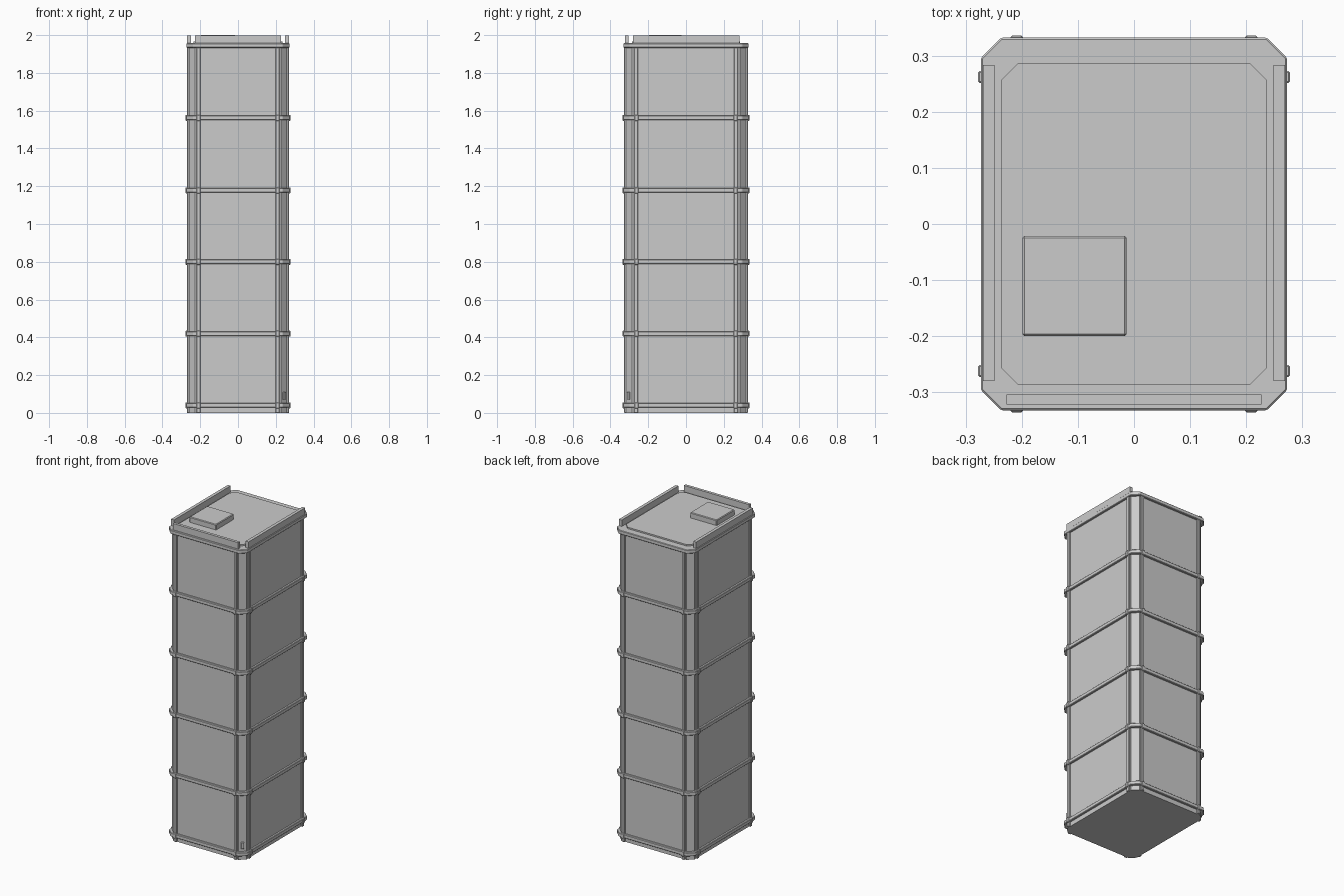
import bpy, bmesh
from mathutils import Matrix, Vector

if "Cube" in bpy.data.objects:
    bpy.data.objects.remove(bpy.data.objects["Cube"])


def finish(name, bm, bevel=0.0):
    bmesh.ops.recalc_face_normals(bm, faces=bm.faces)
    me = bpy.data.meshes.new(name)
    bm.to_mesh(me)
    bm.free()
    ob = bpy.data.objects.new(name, me)
    bpy.context.collection.objects.link(ob)
    if bevel:
        m = ob.modifiers.new("edge_bevel", 'BEVEL')
        m.width, m.segments = bevel, 1
    return ob


def box(name, x0, x1, y0, y1, z0, z1, bevel=0.0, turn=0.0):
    bm = bmesh.new()
    mid = Vector(((x0 + x1) / 2, (y0 + y1) / 2, (z0 + z1) / 2))
    bmesh.ops.create_cube(bm, size=1, matrix=Matrix.Translation(mid)
                          @ Matrix.Rotation(turn, 4, 'Z')
                          @ Matrix.Diagonal((x1 - x0, y1 - y0, z1 - z0, 1)))
    return finish(name, bm, bevel)


def octagon(name, hx, hy, cut, z0, z1, bevel=0.0):
    """Rectangular slab with chamfered vertical corners."""
    bm = bmesh.new()
    pts = [(hx, hy - cut), (hx - cut, hy), (cut - hx, hy), (-hx, hy - cut),
           (-hx, cut - hy), (cut - hx, -hy), (hx - cut, -hy), (hx, cut - hy)]
    f = bm.faces.new([bm.verts.new((x, y, z0)) for x, y in pts])
    ext = bmesh.ops.extrude_face_region(bm, geom=[f])
    verts = [v for v in ext['geom'] if isinstance(v, bmesh.types.BMVert)]
    bmesh.ops.translate(bm, verts=verts, vec=(0, 0, z1 - z0))
    return finish(name, bm, bevel)


# Main shaft with chamfered corners
octagon("cabinet_body", 0.26, 0.318, 0.033, 0.0, 1.945)

# Vertical frame strips beside each chamfered corner
for sx in (-1, 1):
    for sy in (-1, 1):
        xs = sorted((sx * 0.199, sx * 0.219))
        ys = sorted((sy * 0.300, sy * 0.328))
        box("end_face_strip", *xs, *ys, 0.0, 1.945, 0.002)
        xs = sorted((sx * 0.245, sx * 0.270))
        ys = sorted((sy * 0.254, sy * 0.274))
        box("side_face_strip", *xs, *ys, 0.0, 1.945, 0.002)

# Horizontal bands, with clamps where they cross the strips
levels = [0.04, 0.42, 0.80, 1.178, 1.562]
for z in levels + [1.945]:
    top = z > 1.9
    octagon("roof_rim" if top else "band", 0.273, 0.332, 0.036,
            z - 0.012, z + 0.012, 0.003)
    if top:
        continue
    for sx in (-1, 1):
        for sy in (-1, 1):
            xs = sorted((sx * 0.198, sx * 0.220))
            ys = sorted((sy * 0.310, sy * 0.336))
            box("end_clamp", *xs, *ys, z - 0.016, z + 0.016, 0.003)
            xs = sorted((sx * 0.250, sx * 0.278))
            ys = sorted((sy * 0.251, sy * 0.273))
            box("side_clamp", *xs, *ys, z - 0.016, z + 0.016, 0.003)

# Roof: raised plate, hatch, and sign rails on three sides
octagon("roof_plate", 0.236, 0.287, 0.03, 1.95, 1.966)
box("roof_hatch", -0.199, -0.013, -0.20, -0.021, 1.96, 2.0, 0.004)
box("front_rail", -0.227, 0.227, -0.322, -0.304, 1.95, 1.997)
for s in (-1, 1):
    xs = sorted((s * 0.249, s * 0.269))
    box("side_rail", *xs, -0.28, 0.283, 1.95, 1.997)

# Small lug low on the front right corner
box("corner_lug", 0.234, 0.252, -0.310, -0.296, 0.07, 0.11, 0.002, 0.785)
